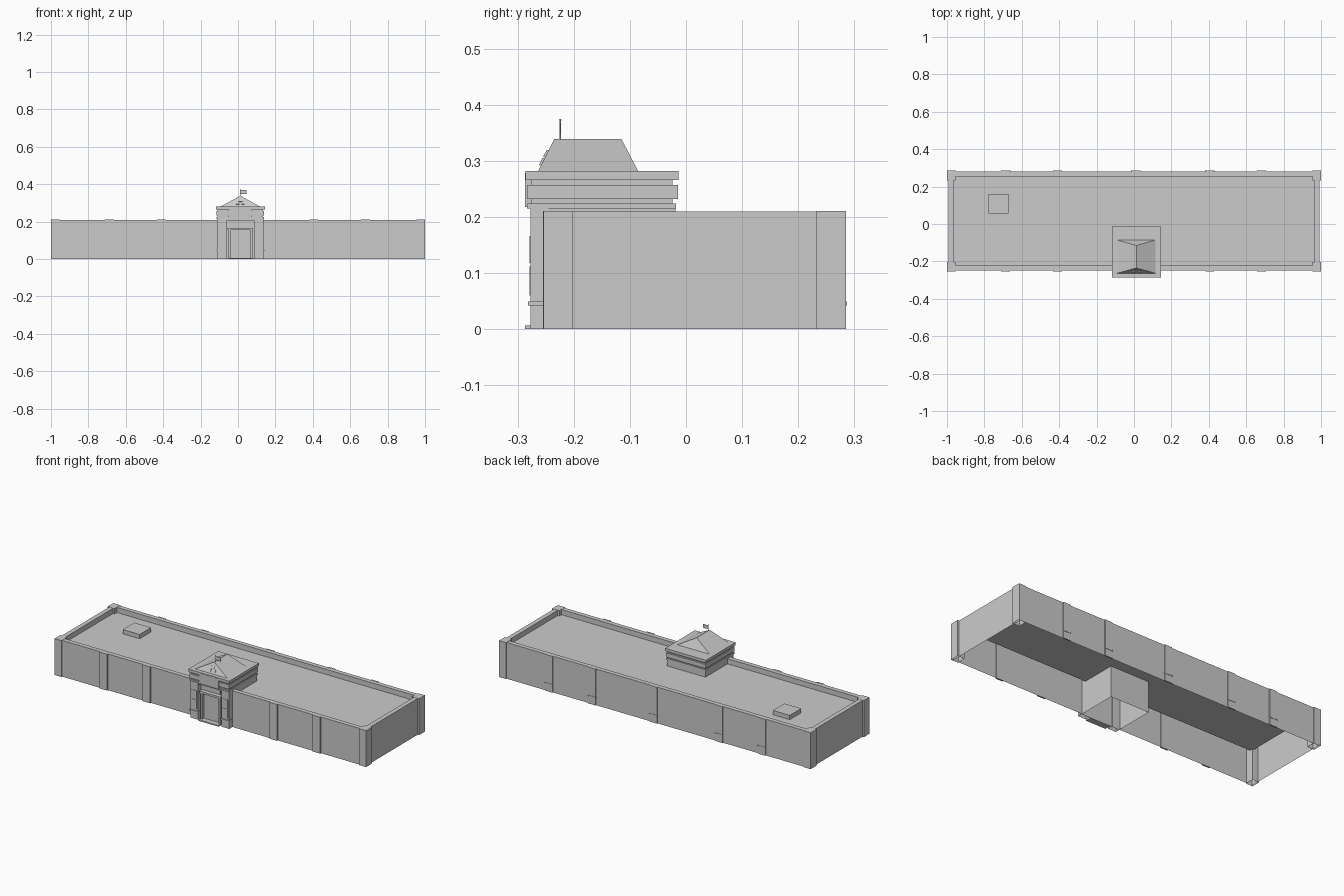
import bpy, bmesh, math
from mathutils import Vector

if "Cube" in bpy.data.objects:
    bpy.data.objects.remove(bpy.data.objects["Cube"])


def mesh_object(name, bm):
    bmesh.ops.recalc_face_normals(bm, faces=bm.faces)
    me = bpy.data.meshes.new(name)
    bm.to_mesh(me)
    bm.free()
    ob = bpy.data.objects.new(name, me)
    bpy.context.collection.objects.link(ob)
    return ob


def box_bm(x, y, z, open_bottom=False):
    bm = bmesh.new()
    bmesh.ops.create_cube(bm, size=1)
    for v in bm.verts:
        v.co = [r[0] + (c + 0.5) * (r[1] - r[0]) for c, r in zip(v.co, (x, y, z))]
    if open_bottom:
        low = [f for f in bm.faces if f.calc_center_median().z < z[0] + 1e-6]
        bmesh.ops.delete(bm, geom=low, context='FACES')
    return bm


def box(name, x, y, z, open_bottom=False):
    return mesh_object(name, box_bm(x, y, z, open_bottom))


# Hall: open-bottomed shell with a parapet and sunken flat roof
TOP, ROOF = 0.21, 0.18
FRONT, BACK = -0.248, 0.28
bm = box_bm((-0.991, 0.991), (FRONT, BACK), (0, TOP), True)
top = max(bm.faces, key=lambda f: f.calc_center_median().z)
bmesh.ops.inset_region(bm, faces=[top], thickness=0.037)
ring = bmesh.ops.extrude_discrete_faces(bm, faces=[top])['faces'][0]
bmesh.ops.translate(bm, verts=ring.verts, vec=(0, 0, ROOF - TOP))
mesh_object("hall", bm)

# Corner piers
for side in (-1, 1):
    xs = sorted((side * 1.0, side * 0.955))
    box("corner_pier_front", xs, (-0.254, -0.202), (0, TOP + 0.001), True)
    box("corner_pier_back", xs, (0.232, 0.285), (0, TOP + 0.001), True)

# Wall pilasters with a thin base band
for x in (-0.686, -0.409, 0.405, 0.682):
    box("front_pilaster", (x - 0.024, x + 0.024), (-0.255, FRONT + 0.002), (0, TOP + 0.001))
for x in (-0.686, -0.409, 0.01, 0.405, 0.682):
    box("back_pilaster", (x - 0.024, x + 0.024), (BACK - 0.002, 0.285), (0, TOP + 0.001))
    box("back_pilaster_band", (x - 0.025, x + 0.025), (BACK, 0.287), (0.042, 0.049))

# Roof hatch
box("roof_hatch", (-0.778, -0.67), (0.055, 0.16), (ROOF, 0.205), True)

# Entrance tower: full-height shell
CX = 0.0125
box("tower_core", (CX - 0.124, CX + 0.124), (-0.25, -0.019), (0, 0.216), True)

# Tower entablature: stacked bands (half width, front, back, bottom, top)
for name, w, y0, y1, z0, z1 in (
        ("lower_cornice", 0.127, -0.283, -0.018, 0.215, 0.224),
        ("lower_recess", 0.122, -0.276, -0.024, 0.224, 0.232),
        ("frieze", 0.127, -0.283, -0.014, 0.232, 0.257),
        ("upper_recess", 0.122, -0.275, -0.024, 0.257, 0.266),
        ("top_cornice", 0.131, -0.286, -0.013, 0.266, 0.282)):
    box(name, (CX - w, CX + w), (y0, y1), (z0, z1))
box("blank_frieze_panel", (CX - 0.063, CX + 0.063), (-0.287, -0.274), (0.218, 0.278))

# Entrance piers with panels and base band
for s in (-1, 1):
    def px(a, b):
        return sorted((CX + s * a, CX + s * b))
    box("entrance_pier", px(0.074, 0.125), (-0.277, -0.245), (0, 0.216), True)
    box("pier_band", px(0.072, 0.128), (-0.282, -0.254), (0.042, 0.049))
    for z0, z1 in ((0.06, 0.112), (0.118, 0.166)):
        box("pier_panel", px(0.082, 0.117), (-0.279, -0.276), (z0, z1))
    # Door frame posts
    box("door_post", px(0.052, 0.064), (-0.272, -0.248), (0, 0.165))

# Lintel, door, transom and step
box("lintel", (CX - 0.075, CX + 0.075), (-0.275, -0.245), (0.206, 0.216))
box("door_head", (CX - 0.068, CX + 0.068), (-0.274, -0.248), (0.155, 0.167))
box("transom", (CX - 0.052, CX + 0.052), (-0.255, -0.248), (0.172, 0.202))
box("door", (CX - 0.052, CX + 0.052), (-0.256, -0.248), (0.007, 0.155))
box("step", (CX - 0.064, CX + 0.064), (-0.287, -0.25), (0, 0.007))

# Hipped roof: box with its top pulled into a ridge along y
bm = box_bm((CX - 0.105, CX + 0.105), (-0.264, -0.085), (0.281, 0.339))
for v in bm.verts:
    if v.co.z > 0.3:
        v.co.x = CX
        v.co.y = -0.235 if v.co.y < -0.2 else -0.115
bmesh.ops.remove_doubles(bm, verts=bm.verts, dist=1e-5)
mesh_object("hip_roof", bm)

# Small roof ornaments lying on the front slope
slope = Vector((0, 0.029, 0.057)).normalized()
for dx, t, w in ((0, 0.034, 0.022), (-0.014, 0.018, 0.018), (0.014, 0.018, 0.018)):
    ob = box("roof_ornament", (-w / 2, w / 2), (-0.003, 0.003), (-0.007, 0.007))
    ob.location = Vector((CX + dx, -0.264, 0.282)) + slope * t
    ob.rotation_euler.x = -math.atan2(0.029, 0.057)

# Flagpole and flag
bpy.ops.mesh.primitive_cylinder_add(vertices=8, radius=0.0013, depth=0.04,
                                    location=(CX, -0.224, 0.353))
bpy.context.object.name = "flagpole"
bpy.ops.mesh.primitive_uv_sphere_add(segments=8, ring_count=6, radius=0.002,
                                     location=(CX, -0.224, 0.373))
bpy.context.object.name = "pole_finial"
box("flag", (CX, CX + 0.034), (-0.2247, -0.2233), (0.347, 0.368))
